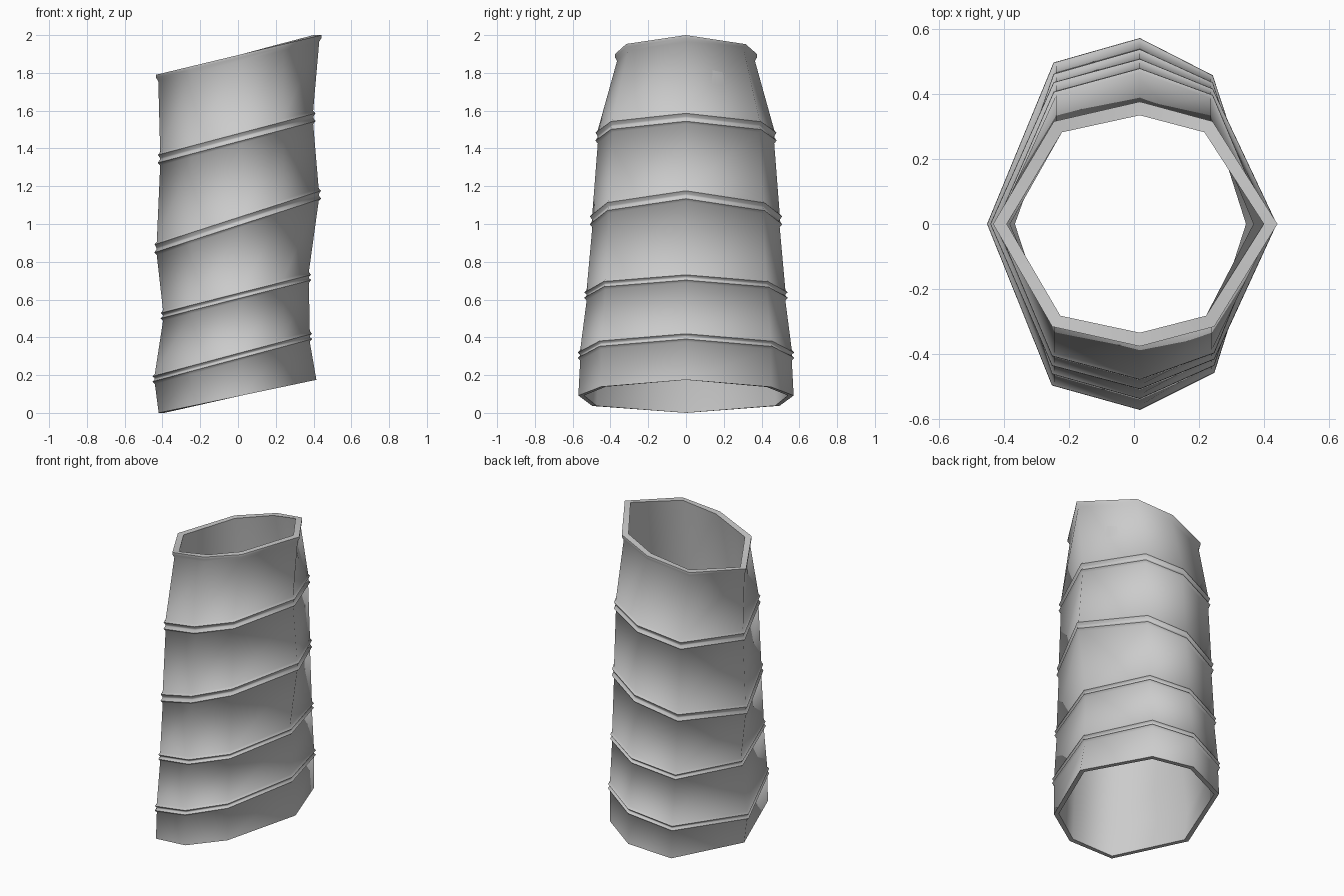
import bpy, bmesh

if "Cube" in bpy.data.objects:
    bpy.data.objects.remove(bpy.data.objects["Cube"])

# Tilted joints: z at left, z at right, x left, x right, half depth,
# half spacing of the twin lips, depth ratio of left and right diagonal corners
STATIONS = [
    (0.000, 0.175, -0.420, 0.415, 0.570, 0.000, 0.87, 0.79),
    (0.180, 0.405, -0.440, 0.380, 0.560, 0.014, 0.87, 0.80),
    (0.515, 0.717, -0.397, 0.375, 0.526, 0.014, 0.86, 0.81),
    (0.870, 1.155, -0.430, 0.427, 0.496, 0.021, 0.86, 0.82),
    (1.345, 1.565, -0.412, 0.398, 0.467, 0.021, 0.85, 0.83),
    (1.790, 2.000, -0.422, 0.430, 0.365, 0.000, 0.84, 0.84),
]
WALL = 0.03


def ring(bm, st, dz=0.0, out=0.0):
    """Eight-sided tilted loop, raised by dz and grown by out."""
    zl, zr, xl, xr, hy, _, kl, kr = st
    slope = (zr - zl) / (xr - xl)
    pts = [(xr, 0, 1, 0), (0.235, hy * kr, .6, .8), (0.018, hy, 0, 1), (-0.24, hy * kl, -.6, .8),
           (xl, 0, -1, 0), (-0.245, -hy * kl, -.6, -.8), (0.018, -hy, 0, -1), (0.24, -hy * kr, .6, -.8)]
    return [bm.verts.new((x + out * nx, y + out * ny, zl + slope * (x - xl) + dz))
            for x, y, nx, ny in pts]


bm = bmesh.new()
loops = []
# Outer wall with a double lip at every joint
for i, st in enumerate(STATIONS):
    g = st[5]
    if i == 0:
        steps = [(0, 0)]
    elif i == len(STATIONS) - 1:
        steps = [(-0.035, 0), (-0.015, 0.012), (0, 0.012)]
    else:
        steps = [(-g - 0.014, 0), (-g, 0.013), (-0.004, 0.001),
                 (0.004, 0.001), (g, 0.012), (g + 0.014, 0)]
    loops += [ring(bm, st, dz, out) for dz, out in steps]
# Plain inner wall, from the top back down
loops += [ring(bm, st, 0, -WALL) for st in reversed(STATIONS)]

for k, a in enumerate(loops):
    b = loops[(k + 1) % len(loops)]
    for j in range(8):
        n = (j + 1) % 8
        bm.faces.new((a[j], a[n], b[n], b[j]))
bmesh.ops.recalc_face_normals(bm, faces=bm.faces)

mesh = bpy.data.meshes.new("hollow_trunk")
bm.to_mesh(mesh)
bm.free()
trunk = bpy.data.objects.new("hollow_trunk", mesh)
bpy.context.collection.objects.link(trunk)

# Smooth sides, crisp rims
bpy.context.view_layer.objects.active = trunk
trunk.select_set(True)
bpy.ops.object.shade_smooth_by_angle(angle=1.13)
